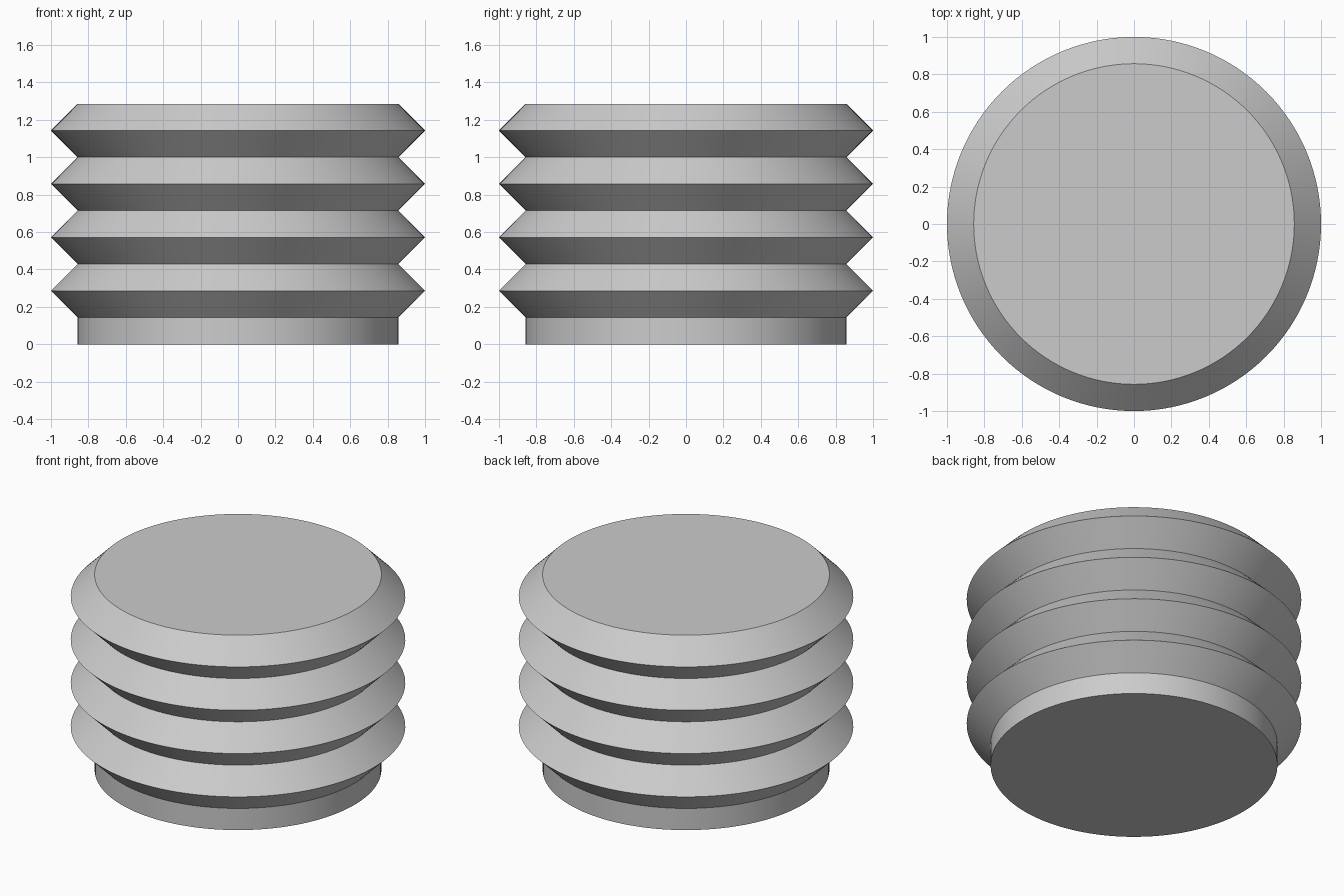
import bpy
import bmesh
import math

cube = bpy.data.objects.get("Cube")
if cube:
    bpy.data.objects.remove(cube, do_unlink=True)

SEGMENTS = 128
STEP = 1 / 7          # height and depth of each bellows fold
OUTER = 1.0
INNER = OUTER - STEP
FOLDS = 4

# Grey material
grey = bpy.data.materials.new("plain_grey")
grey.use_nodes = True
colour = (0.6, 0.6, 0.6, 1)
grey.diffuse_color = colour
grey.node_tree.nodes["Principled BSDF"].inputs["Base Color"].default_value = colour

# Profile: straight base collar, then alternating ridges and grooves
profile = [(INNER, 0), (INNER, STEP)]
for fold in range(FOLDS):
    z = STEP * (1 + 2 * fold)
    profile += [(OUTER, z + STEP), (INNER, z + 2 * STEP)]

# Sweep the profile into rings, bridge them and cap both ends
bm = bmesh.new()
rings = []
for radius, z in profile:
    angles = [math.tau * i / SEGMENTS for i in range(SEGMENTS)]
    rings.append([bm.verts.new((radius * math.cos(a), radius * math.sin(a), z)) for a in angles])
for low, high in zip(rings, rings[1:]):
    for i in range(SEGMENTS):
        j = (i + 1) % SEGMENTS
        bm.faces.new((low[i], low[j], high[j], high[i]))
bm.faces.new(reversed(rings[0]))
bm.faces.new(rings[-1])

mesh = bpy.data.meshes.new("ribbed_plug")
bm.to_mesh(mesh)
bm.free()
mesh.materials.append(grey)
plug = bpy.data.objects.new("ribbed_plug", mesh)
bpy.context.collection.objects.link(plug)

# Smooth round the sides, crisp at every ridge and rim
bpy.ops.object.select_all(action="DESELECT")
plug.select_set(True)
bpy.context.view_layer.objects.active = plug
bpy.ops.object.shade_smooth_by_angle(angle=math.radians(30))
